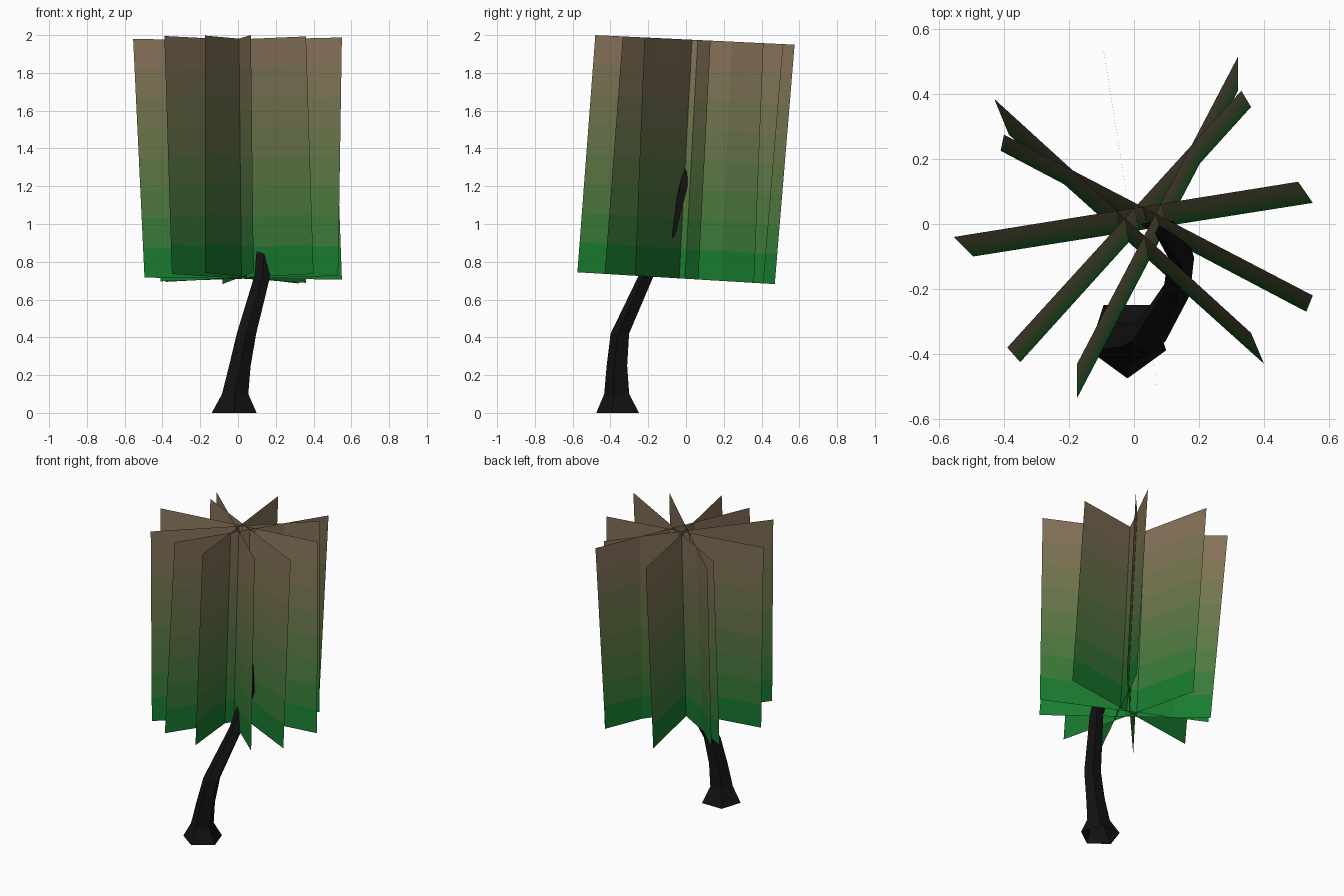
import bpy, math
from mathutils import Vector

if "Cube" in bpy.data.objects:
    bpy.data.objects.remove(bpy.data.objects["Cube"])


def material(name, rgb):
    m = bpy.data.materials.new(name)
    m.diffuse_color = (*rgb, 1)
    m.use_nodes = True
    m.node_tree.nodes["Principled BSDF"].inputs["Base Color"].default_value = m.diffuse_color
    return m


def add_object(name, verts, faces, mats):
    me = bpy.data.meshes.new(name)
    me.from_pydata(verts, [], faces)
    for m in mats:
        me.materials.append(m)
    ob = bpy.data.objects.new(name, me)
    bpy.context.collection.objects.link(ob)
    return ob


# Trunk: five-sided tapering rings along a bent path (x, y, z, radius)
SIDES = 5
path = [(-0.02, -0.35, 0.0, 0.125), (-0.015, -0.36, 0.1, 0.073),
        (0.01, -0.36, 0.25, 0.06), (0.045, -0.345, 0.42, 0.054),
        (0.13, -0.205, 0.73, 0.044), (0.145, -0.09, 0.95, 0.042),
        (0.10, -0.02, 1.2, 0.036)]
verts, faces = [], []
for x, y, z, r in path:
    for i in range(SIDES):
        a = -math.pi / 2 + math.tau * i / SIDES
        verts.append((x + r * math.cos(a), y + r * math.sin(a), z))
for k in range(len(path) - 1):
    for i in range(SIDES):
        j = (i + 1) % SIDES
        a, b = k * SIDES, (k + 1) * SIDES
        faces.append((a + i, a + j, b + j, b + i))
tip = len(verts)
verts.append((0.02, 0.0, 1.4))
last = tip - SIDES
for i in range(SIDES):
    faces.append((last + i, last + (i + 1) % SIDES, tip))
add_object("trunk", verts, faces, [material("bark", (0.006, 0.006, 0.006))])

# Foliage colours: green at the bottom fading to brown at the top
BANDS = 8
green, brown = Vector((0.01, 0.2, 0.03)), Vector((0.24, 0.17, 0.10))
leaf_mats = [material(f"leaf_{i}", green.lerp(brown, i / (BANDS - 1)))
             for i in range(BANDS)]

# Foliage cards: top edge start/end, then bottom edge start/end (x, y)
cards = [
    ((-0.555, -0.04), (0.505, 0.13), (-0.495, -0.10), (0.55, 0.065)),
    ((-0.39, -0.38), (0.33, 0.41), (-0.35, -0.425), (0.36, 0.36)),
    ((-0.43, 0.385), (0.36, -0.335), (-0.385, 0.275), (0.40, -0.43)),
    ((-0.40, 0.275), (0.55, -0.22), (-0.41, 0.225), (0.53, -0.27)),
    ((0.068, -0.48), (-0.10, 0.575), (0.083, -0.575), (-0.083, 0.47)),
    ((-0.175, -0.43), (0.32, 0.515), (-0.175, -0.535), (0.32, 0.41)),
]


def top_point(p):
    return Vector((p[0], p[1], 1.977 - 0.048 * p[1]))


def bottom_point(p):
    return Vector((p[0], p[1], 0.71 - 0.06 * p[1]))


for n, (t0, t1, b0, b1) in enumerate(cards):
    verts, faces = [], []
    for i in range(BANDS + 1):
        f = i / BANDS
        verts.append(bottom_point(b0).lerp(top_point(t0), f))
        verts.append(bottom_point(b1).lerp(top_point(t1), f))
    for i in range(BANDS):
        faces.append((2 * i, 2 * i + 1, 2 * i + 3, 2 * i + 2))
    ob = add_object(f"foliage_card_{n + 1}", verts, faces, leaf_mats)
    for i, poly in enumerate(ob.data.polygons):
        poly.material_index = i
